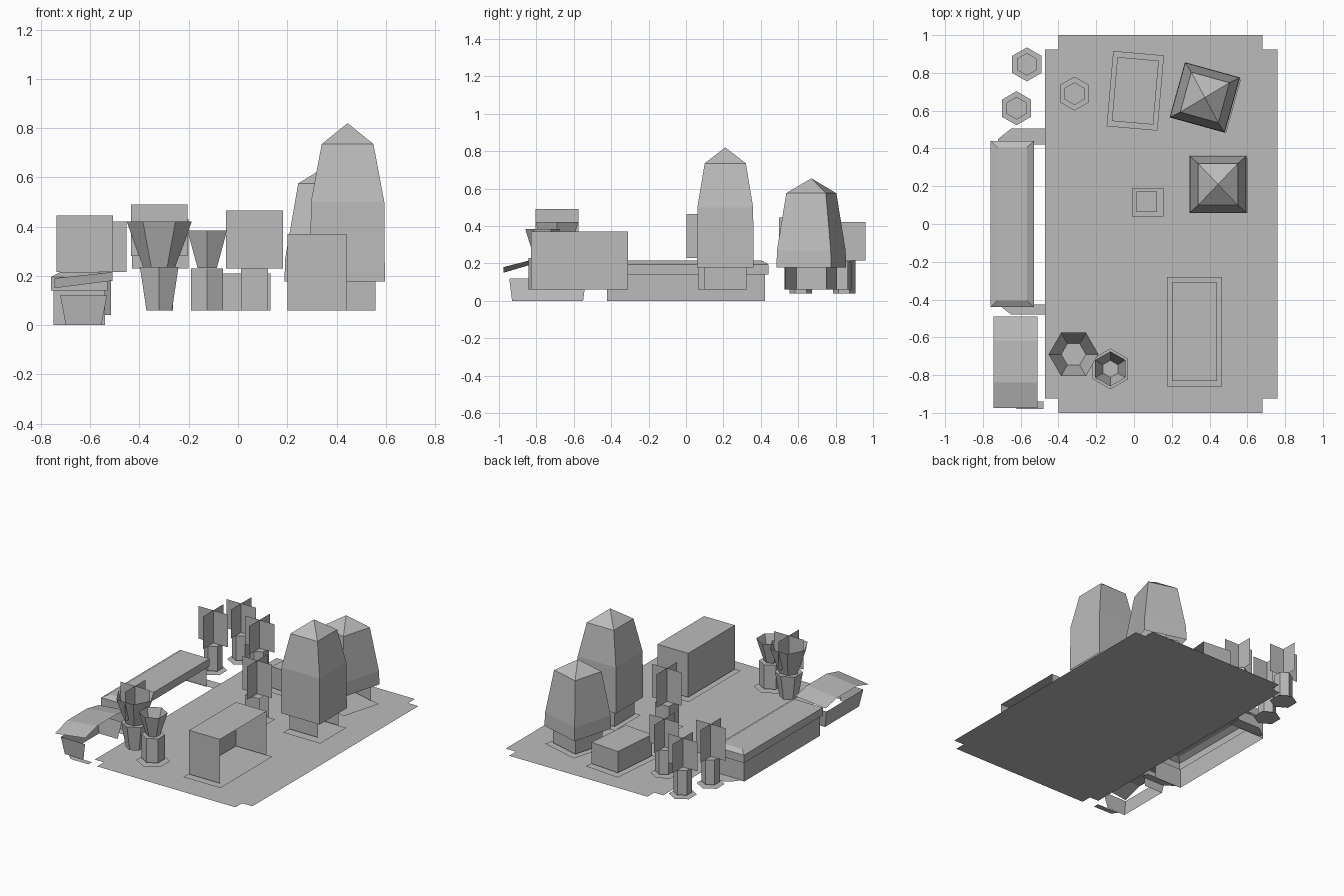
import bpy, bmesh, math
from mathutils import Matrix, Vector

old = bpy.data.objects.get("Cube")
if old:
    bpy.data.objects.remove(old, do_unlink=True)

grey = bpy.data.materials.new("plain_grey")
grey.use_nodes = True
GREY = (0.5, 0.5, 0.5, 1)
grey.diffuse_color = GREY
grey.node_tree.nodes["Principled BSDF"].inputs["Base Color"].default_value = GREY

# Ground height, and the heights where inner and outer parts begin
GROUND, BASE, LOW = 0.02, 0.06, 0.04
PATCH_DROP = 0.015  # patches lie a little under the walls


def finish(name, bm, at=(0, 0), turn=0):
    mesh = bpy.data.meshes.new(name)
    bm.to_mesh(mesh)
    bm.free()
    mesh.materials.append(grey)
    ob = bpy.data.objects.new(name, mesh)
    ob.matrix_world = Matrix.Translation((*at, 0)) @ Matrix.Rotation(math.radians(turn), 4, 'Z')
    bpy.context.collection.objects.link(ob)


def rect(w, d, z):
    return [Vector((sx * w / 2, sy * d / 2, z)) for sx, sy in ((-1, -1), (1, -1), (1, 1), (-1, 1))]


def hexagon(r, z):
    return [Vector((r * math.cos(i * math.pi / 3), r * math.sin(i * math.pi / 3), z)) for i in range(6)]


def loft(name, rings, at, turn=0, cap=True, skip=(), tip=None):
    """Stack rings into walls; skip leaves out sides, tip closes to a point."""
    bm = bmesh.new()
    rows = [[bm.verts.new(p) for p in ring] for ring in rings]
    n = len(rows[0])
    for a, b in zip(rows, rows[1:]):
        for i in range(n):
            if i not in skip:
                j = (i + 1) % n
                bm.faces.new((a[i], a[j], b[j], b[i]))
    if tip:
        top = bm.verts.new((0, 0, tip))
        for i in range(n):
            bm.faces.new((rows[-1][i], rows[-1][(i + 1) % n], top))
    elif cap:
        bm.faces.new(rows[-1])
    finish(name, bm, at, turn)


def flat(name, points, z, at=(0, 0), turn=0):
    bm = bmesh.new()
    bm.faces.new([bm.verts.new((p[0], p[1], z)) for p in points])
    finish(name, bm, at, turn)


def cards(name, at, low, high, w=0.23):
    """Two upright crossed planes."""
    bm = bmesh.new()
    for dx, dy in ((w / 2, 0), (0, w / 2)):
        bm.faces.new([bm.verts.new(p) for p in
                      ((-dx, -dy, low), (dx, dy, low), (dx, dy, high), (-dx, -dy, high))])
    finish(name, bm, at)


OPEN = (1,)  # the +x wall is left open on the boxes

# Ground with notched corners
flat("ground", [(-.40, -1), (.68, -1), (.68, -.925), (.76, -.925), (.76, .925), (.68, .925),
                (.68, 1), (-.40, 1), (-.40, .925), (-.47, .925), (-.47, -.925), (-.40, -.925)], GROUND)

# Large box and low box, each on a ground patch
for name, at, turn, w, d, top in (("large_box", (.32, -.57), 0, .24, .52, .37),
                                  ("low_box", (.007, .705), -5, .22, .34, .21)):
    loft(name, [rect(w, d, BASE), rect(w, d, top)], at, turn, skip=OPEN)
    flat(name + "_patch", rect(w + .05, d + .06, 0), BASE - PATCH_DROP, at, turn)

# Tall clipped trees in square tubs
for name, at, turn, knee, shoulder, tip in (("tall_tree", (.445, .21), 0, .50, .735, .82),
                                            ("short_tree", (.375, .67), -15.5, .27, .575, .655)):
    loft(name + "_tub", [rect(.225, .225, BASE), rect(.225, .225, .178)], at, turn, cap=False, skip=OPEN)
    loft(name + "_crown", [rect(.303, .303, .177), rect(.298, .298, knee), rect(.21, .22, shoulder)],
         at, turn, tip=tip)
    flat(name + "_patch", rect(.29, .29, 0), BASE - PATCH_DROP, (at[0] + .012, at[1] - .008), turn)

# Small plants with crossed leaves in hexagonal pots
for name, at, base, low, high in (("outer_plant", (-.622, .613), LOW, .215, .445),
                                  ("corner_plant", (-.567, .845), LOW, .215, .42),
                                  ("inner_plant", (-.315, .69), BASE, .23, .43)):
    loft(name + "_pot", [hexagon(.06, base), hexagon(.06, low)], at, 30)
    flat(name + "_patch", hexagon(.09, 0), base - PATCH_DROP, at, 30)
    cards(name + "_leaves", at, low, high)

# Plant in a square pot
loft("square_pot", [rect(.11, .11, BASE), rect(.11, .11, .23)], (.067, .118), skip=OPEN)
flat("square_pot_patch", rect(.165, .15, 0), BASE - PATCH_DROP, (.073, .116))
cards("square_pot_leaves", (.067, .118), .23, .465)

# Flared bowls on hexagonal stems
big, small = (-.32, -.69), (-.125, -.767)
loft("large_stem", [hexagon(.06, BASE), hexagon(.09, .235)], big, 30)
loft("large_bowl", [hexagon(.065, .236), hexagon(.132, .42)], big, cap=False)
cards("large_bowl_leaves", big, .28, .49)
loft("small_stem", [hexagon(.075, BASE), hexagon(.075, .23)], small, 30)
loft("small_bowl", [hexagon(.045, .231), hexagon(.093, .385)], small, 30, cap=False)
flat("small_stem_patch", hexagon(.108, 0), BASE - PATCH_DROP, small, 30)

# Long planter with a bevelled lid, and paving slivers at its ends
trough = (-.645, 0)
loft("long_planter_body", [rect(.21, .845, 0), rect(.21, .845, .14)], trough, cap=False, skip=OPEN)
loft("long_planter_lid", [rect(.23, .88, .14), rect(.23, .88, .195), rect(.155, .81, .215)], trough)
flat("paving_back", [(-.72, .45), (-.72, .42), (-.47, .42), (-.47, .505), (-.65, .505)], .005)
flat("paving_front", [(-.72, -.425), (-.65, -.48), (-.47, -.48), (-.47, -.425)], .005)
flat("paving_corner", [(-.66, -.94), (-.62, -.98), (-.48, -.98), (-.48, -.94)], .005)

# Small tapered bin with a tilted arched lid
loft("bin_body", [rect(.145, .38, 0), rect(.19, .41, .12)], (-.627, -.74), cap=False, skip=OPEN)
bm = bmesh.new()
rows = [[bm.verts.new((x, y, z)) for x, z in ((-.745, left), (-.51, right))]
        for y, left, right in ((-.975, .15, .18), (-.84, .19, .215), (-.62, .19, .215), (-.49, .165, .19))]
for a, b in zip(rows, rows[1:]):
    bm.faces.new((a[0], a[1], b[1], b[0]))
finish("bin_lid", bm)
